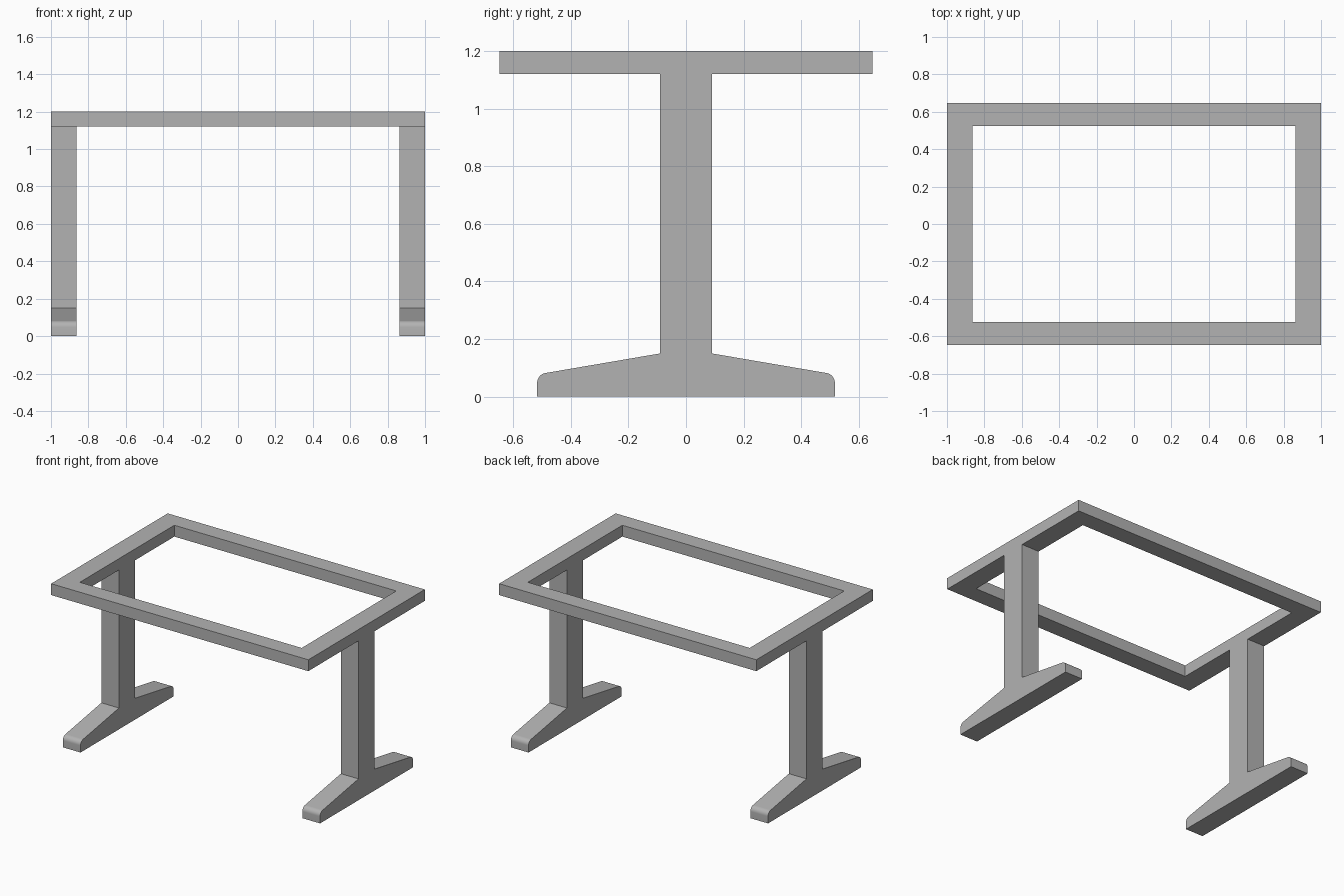
import bpy
import bmesh
import math
from mathutils import Vector

cube = bpy.data.objects.get("Cube")
if cube:
    bpy.data.objects.remove(cube, do_unlink=True)

# Overall dimensions
HALF_X, HALF_Y = 1.0, 0.647
INNER_X, INNER_Y = 0.863, 0.525
TOP, UNDERSIDE = 1.2, 1.12

grey = bpy.data.materials.new("grey")
grey.use_nodes = True
grey_color = (0.45, 0.45, 0.45, 1)
grey.diffuse_color = grey_color
grey.node_tree.nodes["Principled BSDF"].inputs["Base Color"].default_value = grey_color


def extruded(name, bm, offset):
    """Thicken the flat faces in bm along offset and make an object."""
    geom = bmesh.ops.extrude_face_region(bm, geom=bm.faces[:], use_keep_orig=True)["geom"]
    moved = [v for v in geom if isinstance(v, bmesh.types.BMVert)]
    bmesh.ops.translate(bm, verts=moved, vec=Vector(offset))
    bmesh.ops.recalc_face_normals(bm, faces=bm.faces[:])
    mesh = bpy.data.meshes.new(name)
    bm.to_mesh(mesh)
    bm.free()
    mesh.materials.append(grey)
    obj = bpy.data.objects.new(name, mesh)
    bpy.context.collection.objects.link(obj)
    return obj


# Rectangular top frame with mitred corners
bm = bmesh.new()
corners = [(-1, -1), (1, -1), (1, 1), (-1, 1)]
outer = [bm.verts.new((x * HALF_X, y * HALF_Y, UNDERSIDE)) for x, y in corners]
inner = [bm.verts.new((x * INNER_X, y * INNER_Y, UNDERSIDE)) for x, y in corners]
for i in range(4):
    j = (i + 1) % 4
    bm.faces.new((outer[i], outer[j], inner[j], inner[i]))
extruded("top_frame", bm, (0, 0, TOP - UNDERSIDE))

# Half profile of a leg: foot, rounded toe, sloping instep, column
toe_y, toe_z, radius = 0.482, 0.0475, 0.035
slope = math.radians(80.4)
half = [(toe_y + radius, 0)]
for i in range(9):
    a = slope * i / 8
    half.append((toe_y + radius * math.cos(a), toe_z + radius * math.sin(a)))
half += [(0.09, 0.15), (0.09, UNDERSIDE)]
profile = half + [(-y, z) for y, z in reversed(half)]

# Matching legs at both ends
for name, x in (("left_leg", INNER_X), ("right_leg", -HALF_X)):
    bm = bmesh.new()
    bm.faces.new([bm.verts.new((x, y, z)) for y, z in profile])
    leg = extruded(name, bm, (HALF_X - INNER_X, 0, 0))
    bpy.ops.object.select_all(action="DESELECT")
    leg.select_set(True)
    bpy.context.view_layer.objects.active = leg
    bpy.ops.object.shade_smooth_by_angle(angle=math.radians(30))
    # Keep the crease between instep and toe side walls flat
    for poly in leg.data.polygons:
        if len(poly.vertices) > 4 or poly.area > 0.03:
            poly.use_smooth = False
